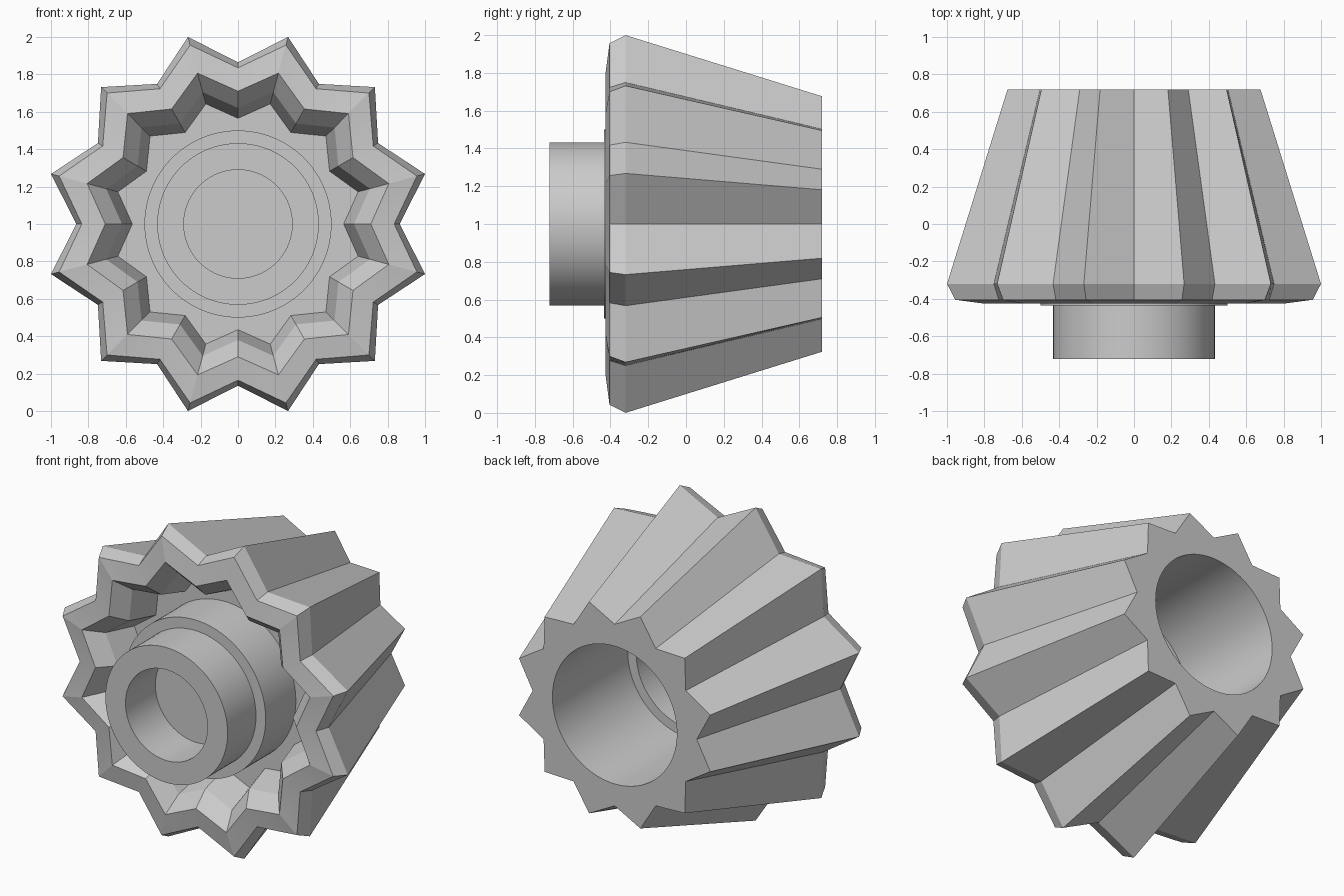
import bpy, bmesh, math

cube = bpy.data.objects.get("Cube")
if cube:
    bpy.data.objects.remove(cube)

LOBES = 12            # points on the fluted head
STEPS = 2 * LOBES     # shared angular sectors
SUB = 4               # round segments per sector

grey = bpy.data.materials.new("plain grey")
grey.use_nodes = True
colour = (0.6, 0.6, 0.6, 1)
grey.diffuse_color = colour
grey.node_tree.nodes["Principled BSDF"].inputs["Base Color"].default_value = colour


def circle(y, r):
    return y, [r] * (STEPS * SUB)


def star(y, tip, valley):
    return y, [valley, tip] * LOBES


def loft(name, rings, cap_first=False, cap_last=False):
    """Join star and round rings along y; both kinds share the same sectors."""
    bm = bmesh.new()
    loops = []
    for y, radii in rings:
        n = len(radii)
        loops.append([bm.verts.new((r * math.sin(math.tau * i / n), y,
                                    1 + r * math.cos(math.tau * i / n)))
                      for i, r in enumerate(radii)])
    for a, b in zip(loops, loops[1:]):
        sectors = STEPS if len(a) != len(b) else len(a)
        ka, kb = len(a) // sectors, len(b) // sectors
        for i in range(sectors):
            side_a = [a[(i * ka + j) % len(a)] for j in range(ka + 1)]
            side_b = [b[(i * kb + j) % len(b)] for j in range(kb + 1)]
            bm.faces.new([side_a[0]] + side_b + side_a[:0:-1])
    if cap_first:
        bm.faces.new(loops[0])
    if cap_last:
        bm.faces.new(loops[-1][::-1])
    mesh = bpy.data.meshes.new(name)
    bm.to_mesh(mesh)
    bm.free()
    mesh.materials.append(grey)
    obj = bpy.data.objects.new(name, mesh)
    bpy.context.collection.objects.link(obj)
    bpy.ops.object.select_all(action='DESELECT')
    obj.select_set(True)
    bpy.context.view_layer.objects.active = obj
    bpy.ops.object.shade_smooth_by_angle(angle=math.radians(12))
    return obj


FLOOR = -0.13         # bottom of the front recess

# Fluted head: stepped rear bore, tapered flutes, chamfered rim, front recess
loft("fluted_head", [
    circle(-0.32, 0.38), circle(-0.04, 0.38),
    circle(-0.04, 0.44), circle(0.72, 0.44),
    star(0.72, 0.70, 0.58), star(-0.32, 1.035, 0.865),
    star(-0.405, 0.99, 0.835), star(-0.425, 0.835, 0.71),
    star(-0.33, 0.73, 0.62), star(FLOOR, 0.665, 0.565),
    circle(FLOOR, 0.50),
], cap_first=True)

# Stepped hub with a blind hole in its front
loft("front_hub", [
    circle(FLOOR, 0.50), circle(-0.435, 0.50),
    circle(-0.435, 0.432), circle(-0.722, 0.432),
    circle(-0.722, 0.29), circle(-0.42, 0.29),
], cap_last=True)
